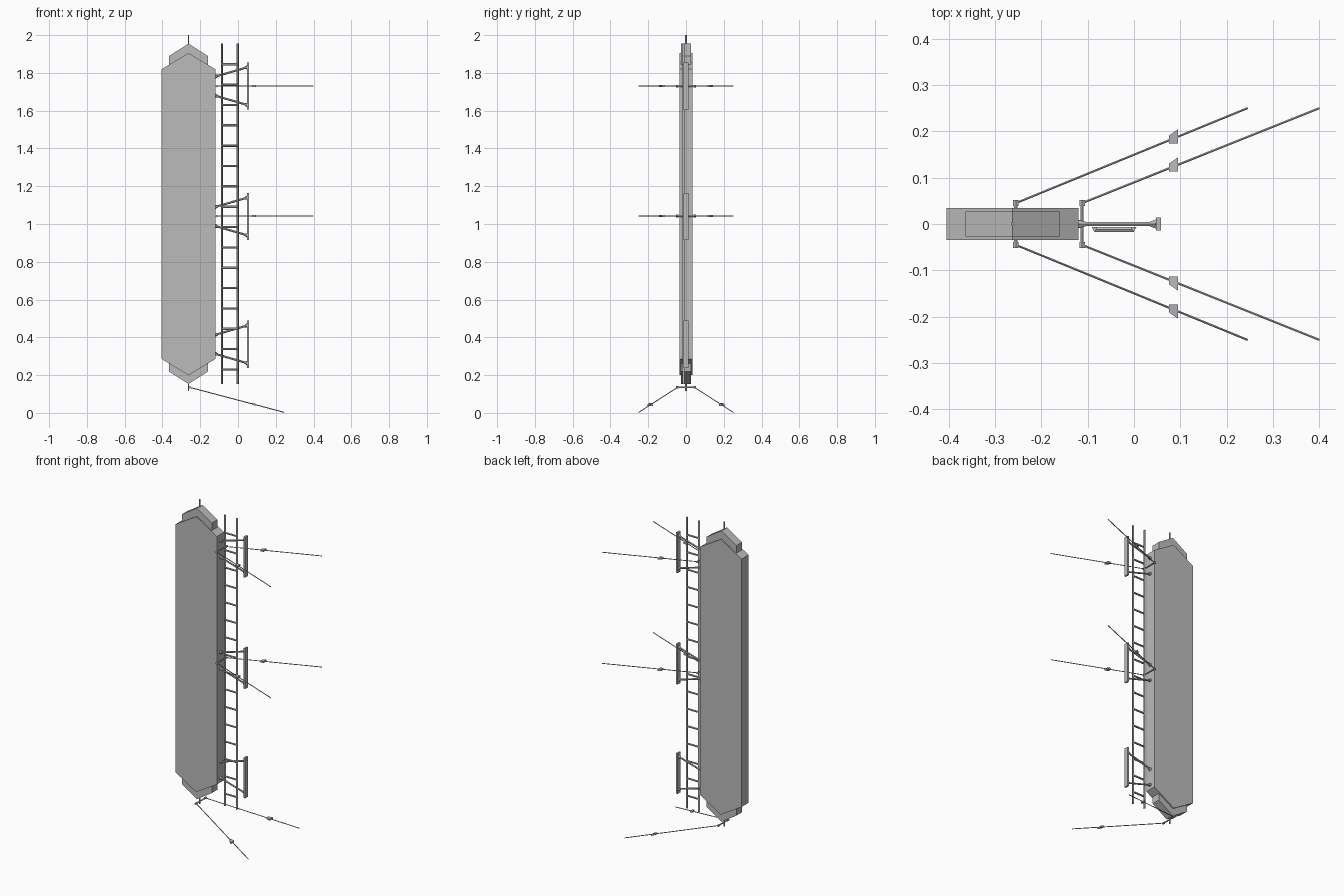
import bpy, bmesh
from mathutils import Vector

if "Cube" in bpy.data.objects:
    bpy.data.objects.remove(bpy.data.objects["Cube"])

grey = bpy.data.materials.new("light grey metal")
grey.diffuse_color = (0.5, 0.5, 0.5, 1)
grey.use_nodes = True
grey.node_tree.nodes["Principled BSDF"].inputs["Base Color"].default_value = grey.diffuse_color


def finish(name, bm):
    bmesh.ops.recalc_face_normals(bm, faces=bm.faces)
    mesh = bpy.data.meshes.new(name)
    bm.to_mesh(mesh)
    bm.free()
    mesh.materials.append(grey)
    ob = bpy.data.objects.new(name, mesh)
    bpy.context.collection.objects.link(ob)
    return ob


def prism(bm, points, shift):
    """Extrude a flat polygon along a vector."""
    face = bm.faces.new([bm.verts.new(p) for p in points])
    out = bmesh.ops.extrude_face_region(bm, geom=[face], use_keep_orig=True)
    verts = [v for v in out["geom"] if isinstance(v, bmesh.types.BMVert)]
    bmesh.ops.translate(bm, verts=verts, vec=shift)


def rod(bm, a, b, r1, r2=None, sides=6):
    """Straight bar or cone between two points."""
    a, b = Vector(a), Vector(b)
    d = b - a
    out = bmesh.ops.create_cone(bm, cap_ends=True, segments=sides, radius1=r1,
                                radius2=r1 if r2 is None else r2, depth=d.length)
    bmesh.ops.rotate(bm, verts=out["verts"],
                     matrix=d.to_track_quat('Z', 'Y').to_matrix())
    bmesh.ops.translate(bm, verts=out["verts"], vec=(a + b) / 2)


def panel(name, half_w, half_d, z_low, z_high, slope):
    """Tall panel with pointed top and bottom."""
    cx = -0.262
    outline = [(cx - half_w, z_low + slope), (cx, z_low), (cx + half_w, z_low + slope),
               (cx + half_w, z_high - slope), (cx, z_high), (cx - half_w, z_high - slope)]
    bm = bmesh.new()
    prism(bm, [(x, -half_d, z) for x, z in outline], (0, 2 * half_d, 0))
    finish(name, bm)


# Outer casing and the inner core showing at both ends
panel("outer_casing", 0.142, 0.035, 0.20, 1.905, 0.085)
panel("inner_core", 0.102, 0.027, 0.153, 1.955, 0.065)

# Central pin through the panel
bm = bmesh.new()
rod(bm, (-0.262, 0, 0.115), (-0.262, 0, 2.0), 0.004)
finish("centre_pin", bm)

# Ladder rails and rungs
bm = bmesh.new()
for x in (-0.085, -0.001):
    prism(bm, [(x - 0.006, -0.007, 0.153), (x + 0.006, -0.007, 0.153),
               (x, -0.018, 0.153)], (0, 0, 1.802))
finish("ladder_rails", bm)
bm = bmesh.new()
for i in range(16):
    z = 0.23 + i * 0.1077
    rod(bm, (-0.085, -0.012, z), (-0.001, -0.012, z), 0.006)
finish("ladder_rungs", bm)

# Brackets: upright plate, two sloping arms with flared ends
for n, zc in enumerate((1.73, 1.04, 0.363)):
    bm = bmesh.new()
    prism(bm, [(0.047, -0.014, zc - 0.125), (0.058, -0.014, zc - 0.125),
               (0.058, 0.014, zc - 0.125), (0.047, 0.014, zc - 0.125)], (0, 0, 0.25))
    for s in (-1, 1):
        a = Vector((-0.122, 0, zc + s * 0.05))
        b = Vector((0.05, 0, zc + s * 0.1))
        d = (b - a).normalized()
        rod(bm, a, b, 0.0055)
        rod(bm, a, a + d * 0.018, 0.011, 0.0055)
        rod(bm, b - d * 0.016, b, 0.0055, 0.012)
    finish("bracket_%d" % (n + 1), bm)


def stay_pair(name, start, end):
    """Crossbar with end knobs and a mirrored pair of stay wires with tensioners."""
    bar, wires, tens = bmesh.new(), bmesh.new(), bmesh.new()
    start, end = Vector(start), Vector(end)
    rod(bar, (start.x, -0.05, start.z), (start.x, 0.05, start.z), 0.004)
    mid = start.lerp(end, (0.085 - start.x) / (end.x - start.x))
    drop = (end.z - start.z) / (end.x - start.x)
    for s in (-1, 1):
        flip = Vector((1, s, 1))
        rod(bar, (start.x, s * 0.039, start.z), (start.x, s * 0.052, start.z), 0.007)
        rod(wires, start * flip, end * flip, 0.0026)
        shape = [(-0.01, -0.011), (0.01, -0.011), (0.01, 0.020), (-0.01, 0.006)]
        prism(tens, [(mid.x + x, s * (mid.y + y), mid.z + x * drop - 0.005)
                     for x, y in shape], (0, 0, 0.01))
    finish(name + "_crossbar", bar)
    finish(name + "_wires", wires)
    finish(name + "_tensioners", tens)


stay_pair("upper_stay", (-0.112, 0.045, 1.73), (0.4, 0.25, 1.73))
stay_pair("middle_stay", (-0.112, 0.045, 1.042), (0.4, 0.25, 1.042))
stay_pair("lower_stay", (-0.255, 0.045, 0.135), (0.245, 0.25, 0.003))
